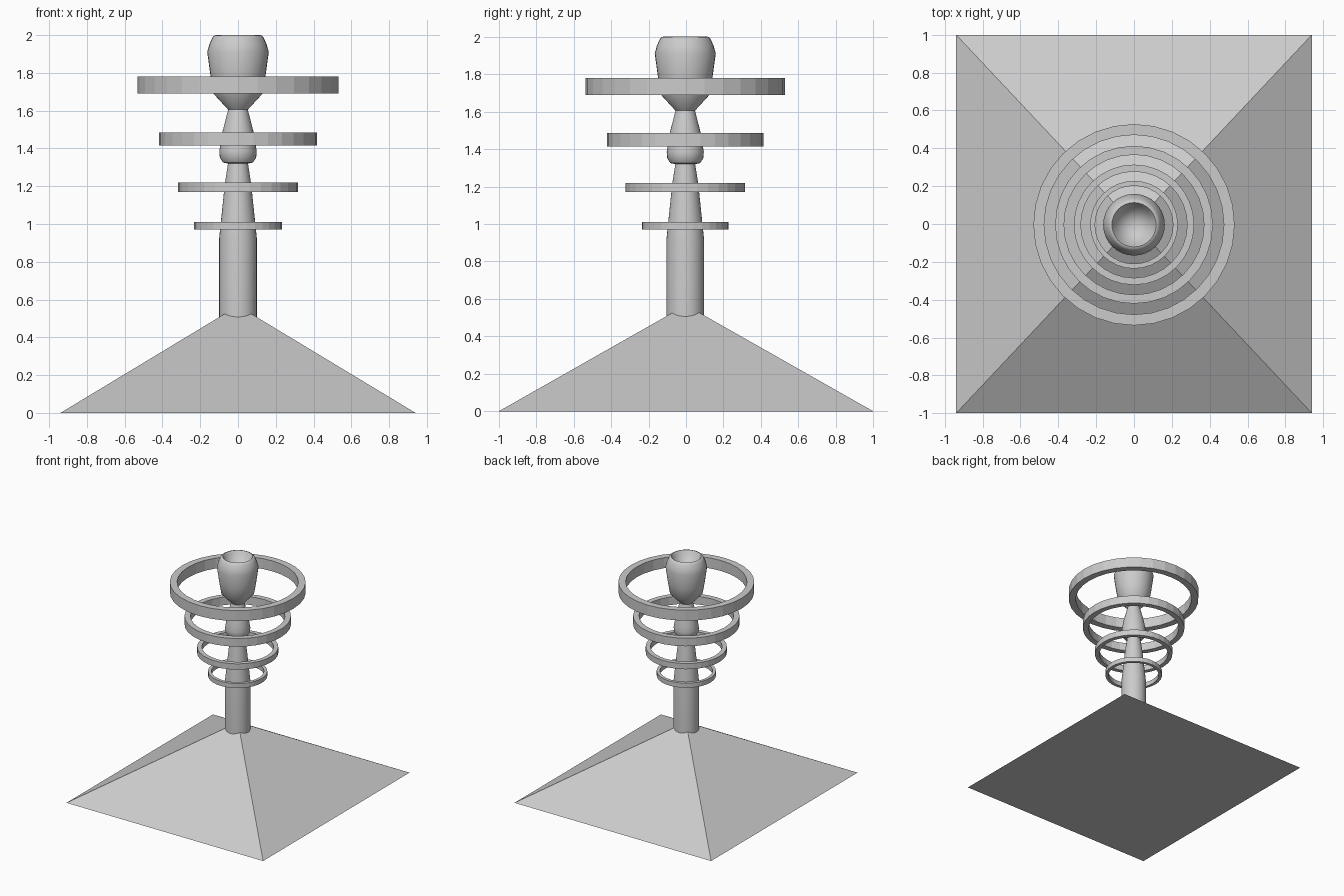
import bpy, bmesh, math

if "Cube" in bpy.data.objects:
    bpy.data.objects.remove(bpy.data.objects["Cube"])

SEG = 32
CY = -0.004


def make_object(name, bm, smooth_deg=None):
    bmesh.ops.remove_doubles(bm, verts=bm.verts, dist=1e-5)
    bmesh.ops.recalc_face_normals(bm, faces=bm.faces)
    mesh = bpy.data.meshes.new(name)
    bm.to_mesh(mesh)
    bm.free()
    ob = bpy.data.objects.new(name, mesh)
    bpy.context.collection.objects.link(ob)
    if smooth_deg:
        bpy.ops.object.select_all(action='DESELECT')
        ob.select_set(True)
        bpy.context.view_layer.objects.active = ob
        bpy.ops.object.shade_smooth_by_angle(angle=math.radians(smooth_deg))
    return ob


def lathe(name, profile, smooth_deg=None, closed=False):
    """Spin (radius, height) points around the vertical axis."""
    bm = bmesh.new()
    verts = [bm.verts.new((r, CY, z)) for r, z in profile]
    edges = [bm.edges.new(p) for p in zip(verts, verts[1:])]
    if closed:
        edges.append(bm.edges.new((verts[-1], verts[0])))
    bmesh.ops.spin(bm, geom=verts + edges, cent=(0, CY, 0), axis=(0, 0, 1),
                   angle=math.tau, steps=SEG)
    return make_object(name, bm, smooth_deg)


# Pyramid base
bm = bmesh.new()
corners = [bm.verts.new((x * 0.94, y, 0))
           for x, y in ((-1, -1), (1, -1), (1, 1), (-1, 1))]
apex = bm.verts.new((0, 0, 0.567))
bm.faces.new(corners[::-1])
for i in range(4):
    bm.faces.new((corners[i], corners[(i + 1) % 4], apex))
make_object("pyramid_base", bm)

# Turned column with a hollow cup at the top
lathe("column", [
    (0, 0.45), (0.1, 0.45), (0.1, 0.92), (0.094, 0.98), (0.07, 1.21),
    (0.053, 1.32), (0.079, 1.325), (0.096, 1.35), (0.099, 1.385),
    (0.092, 1.43), (0.083, 1.485), (0.052, 1.605), (0.13, 1.69),
    (0.145, 1.78), (0.163, 1.91), (0.152, 1.95), (0.137, 1.985),
    (0.127, 1.997), (0.117, 2.0), (0.107, 1.985), (0, 1.76)], 40)

# Floating rings, growing upwards: outer radius, inner radius, bottom, top
for n, (ro, ri, z0, z1) in enumerate([
        (0.232, 0.206, 0.97, 1.01), (0.318, 0.281, 1.17, 1.22),
        (0.417, 0.37, 1.415, 1.485), (0.532, 0.475, 1.69, 1.78)], 1):
    lathe(f"ring_{n}", [(ri, z0), (ro, z0), (ro, z1), (ri, z1)], closed=True)
